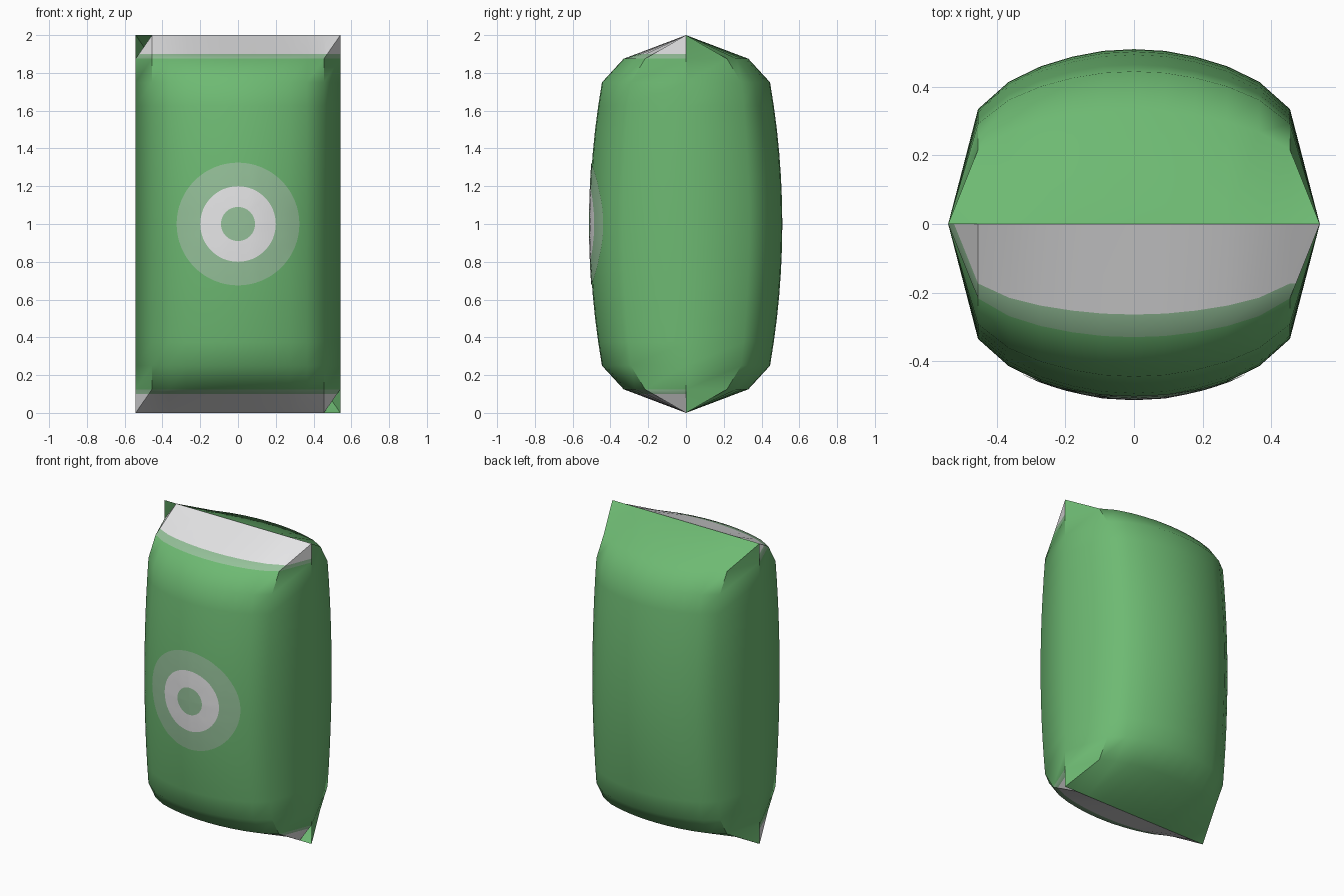
import bpy, bmesh, math

if "Cube" in bpy.data.objects:
    bpy.data.objects.remove(bpy.data.objects["Cube"])


def mat(name, rgb):
    m = bpy.data.materials.new(name)
    m.diffuse_color = (*rgb, 1)
    m.use_nodes = True
    m.node_tree.nodes["Principled BSDF"].inputs["Base Color"].default_value = m.diffuse_color
    return m


green = mat("leaf green", (0.155, 0.49, 0.17))
white = mat("white", (0.83, 0.83, 0.84))
pale = mat("pale green", (0.30, 0.53, 0.32))

# Half-depth across the bag, and depth factor up the bag
HALF = [(0, .51), (.09, .505), (.18, .488), (.272, .46), (.365, .415), (.455, .335), (.542, 0)]
ACROSS = [(-x, d) for x, d in HALF[:0:-1]] + HALF
UP = []
for i in range(17):
    t = abs(i / 8 - 1)
    if t == 1:
        f = 0
    elif t > .8:
        f = .33 / .51
    else:
        f = (.445 + .065 * (1 - (t / .75) ** 2)) / .51
    UP.append((i / 8, f))


def lerp(table, u):
    for (a, p), (b, q) in zip(table, table[1:]):
        if a <= u <= b:
            return p + (q - p) * (u - a) / (b - a)
    return 0


def finish(name, bm, mats):
    me = bpy.data.meshes.new(name)
    bm.to_mesh(me)
    bm.free()
    ob = bpy.data.objects.new(name, me)
    bpy.context.collection.objects.link(ob)
    for m in mats:
        me.materials.append(m)
    bpy.ops.object.select_all(action='DESELECT')
    ob.select_set(True)
    bpy.context.view_layer.objects.active = ob
    bpy.ops.object.shade_smooth_by_angle(angle=math.radians(36))
    return ob


# Pillow bag: front and back sheets sharing the border seam
bm = bmesh.new()
nx, nz = len(ACROSS), len(UP)
sheet = {}
for s in (-1, 1):
    for i, (x, d) in enumerate(ACROSS):
        for j, (z, f) in enumerate(UP):
            border = i in (0, nx - 1) or j in (0, nz - 1)
            if border and s == 1:
                sheet[s, i, j] = sheet[-1, i, j]
            else:
                sheet[s, i, j] = bm.verts.new((x, s * d * f, z))


def face(s, vs):
    bm.faces.new(vs if s == -1 else vs[::-1])


front = []
for s in (-1, 1):
    for i in range(nx - 1):
        for j in range(nz - 1):
            a, b = sheet[s, i, j], sheet[s, i + 1, j]
            c, d = sheet[s, i + 1, j + 1], sheet[s, i, j + 1]
            left, right = i == 0, i == nx - 2
            low, top = j == 0, j == nz - 1 - 1
            if (left and low) or (right and top):
                face(s, [a, b, c])
                face(s, [a, c, d])
            elif (left and top) or (right and low):
                if s == 1:
                    face(s, [a, b, d])
                    face(s, [b, c, d])
                elif left:
                    # open folded corner on the front
                    face(s, [a, b, c])
                else:
                    face(s, [a, c, d])
            else:
                face(s, [a, b, c, d])


def is_front(f):
    return f.calc_center_median().y < -1e-4


# Cut and colour the end bands on the front sheet
for z in (.1, 1.9):
    faces = [f for f in bm.faces if is_front(f)]
    geom = faces + list({e for f in faces for e in f.edges}) + list({v for f in faces for v in f.verts})
    bmesh.ops.bisect_plane(bm, geom=geom, plane_co=(0, 0, z), plane_no=(0, 0, 1), dist=1e-5)
for f in bm.faces:
    t = abs(f.calc_center_median().z - 1)
    if is_front(f) and t > .875:
        f.material_index = 1 if t > .9 else 2
finish("bag", bm, [green, white, pale])

# Round badge: thin rings following the front surface
bm = bmesh.new()
SEG = 64
radii = [0, .045, .09, .145, .2, .24, .285, .325]
rings = []
for r in radii:
    ring = []
    for k in range(SEG if r else 1):
        a = 2 * math.pi * k / SEG
        x, z = r * math.cos(a), 1 + r * math.sin(a)
        ring.append(bm.verts.new((x, -lerp(ACROSS, x) * lerp(UP, z) - .004, z)))
    rings.append(ring)
for n in range(len(radii) - 1):
    for k in range(SEG):
        m = (k + 1) % SEG
        p, q = rings[n], rings[n + 1]
        vs = [p[0], q[k], q[m]] if n == 0 else [p[k], q[k], q[m], p[m]]
        f = bm.faces.new(vs)
        f.material_index = 1 if .08 < radii[n] < .19 else 0
finish("round_badge", bm, [pale, white])
